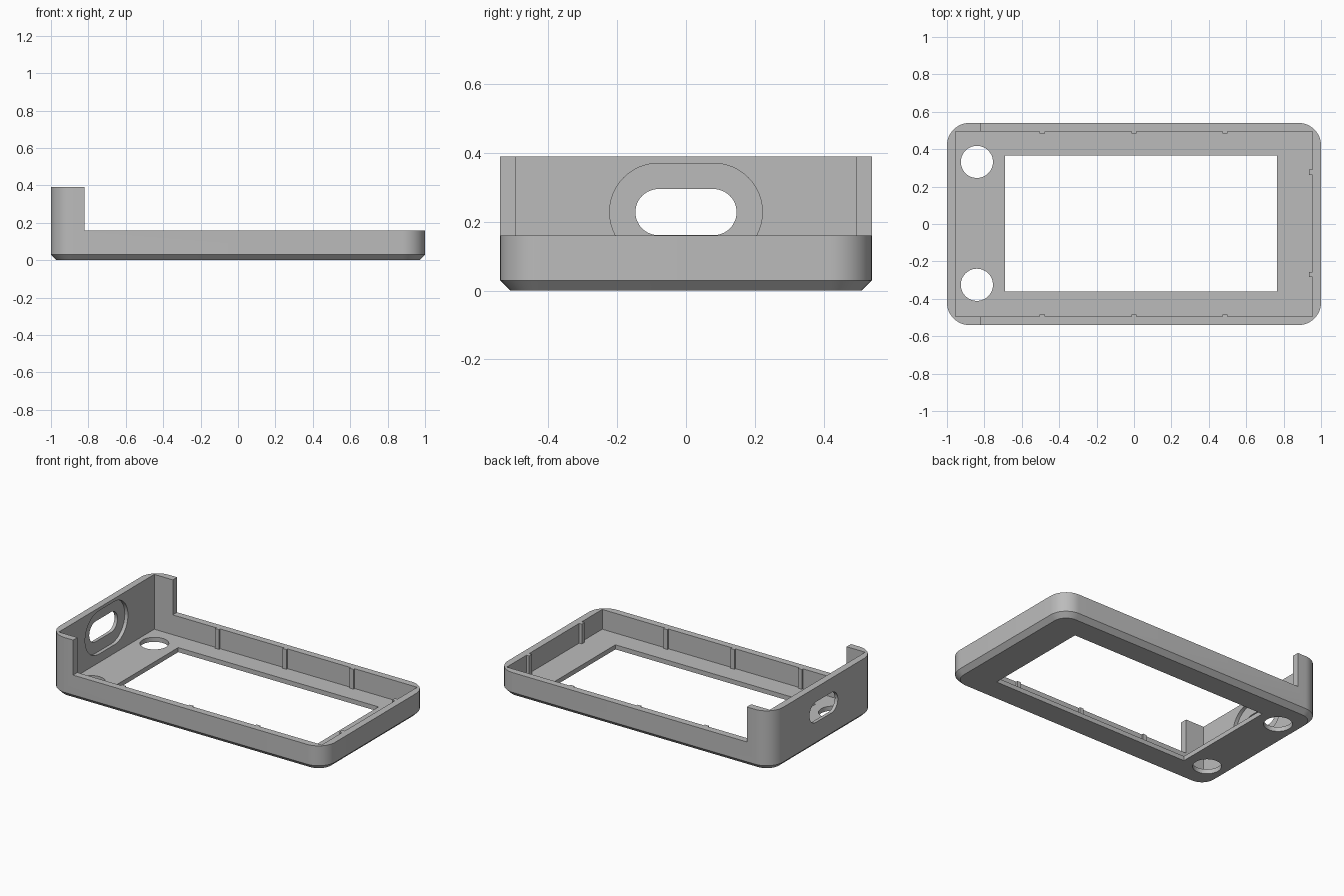
import bpy
import bmesh
from math import cos, sin, pi, radians

cube = bpy.data.objects.get("Cube")
if cube:
    bpy.data.objects.remove(cube, do_unlink=True)

# Single grey plastic
grey = bpy.data.materials.new("grey plastic")
grey.use_nodes = True
color = (0.5, 0.5, 0.5, 1)
grey.diffuse_color = color
grey.node_tree.nodes["Principled BSDF"].inputs["Base Color"].default_value = color

LENGTH, WIDTH = 1.0, 0.54        # half sizes of the outer shell
RIM, TALL, FLOOR = 0.16, 0.39, 0.03
IN_X, IN_Y = 0.955, 0.495        # half sizes of the cavity
CORNER, CHAMFER = 0.12, 0.03


def rounded_outline(hx, hy, r, steps=12):
    """Counter-clockwise rounded rectangle; hx == r gives a stadium."""
    points = []
    for quarter, (sx, sy) in enumerate([(1, 1), (-1, 1), (-1, -1), (1, -1)]):
        for i in range(steps + 1):
            a = (quarter + i / steps) * pi / 2
            points.append((sx * (hx - r) + r * cos(a), sy * (hy - r) + r * sin(a)))
    return points


def loft(name, rings):
    """Solid through matching rings of 3D points, capped at both ends."""
    bm = bmesh.new()
    loops = [[bm.verts.new(p) for p in ring] for ring in rings]
    for a, b in zip(loops, loops[1:]):
        for i in range(len(a)):
            j = (i + 1) % len(a)
            bm.faces.new((a[i], a[j], b[j], b[i]))
    bm.faces.new(loops[0][::-1])
    bm.faces.new(loops[-1])
    bmesh.ops.remove_doubles(bm, verts=bm.verts, dist=1e-5)
    bmesh.ops.recalc_face_normals(bm, faces=bm.faces)
    mesh = bpy.data.meshes.new(name)
    bm.to_mesh(mesh)
    bm.free()
    obj = bpy.data.objects.new(name, mesh)
    bpy.context.collection.objects.link(obj)
    mesh.materials.append(grey)
    return obj


def box(name, x0, x1, y0, y1, z0, z1):
    base = [(x0, y0), (x1, y0), (x1, y1), (x0, y1)]
    return loft(name, [[(x, y, z) for x, y in base] for z in (z0, z1)])


def stadium(name, half_length, radius, z, x0, x1):
    """Stadium prism along x for the end-wall port."""
    outline = rounded_outline(half_length, radius, radius - 1e-4)
    return loft(name, [[(x, u, z + v) for u, v in outline] for x in (x0, x1)])


def cylinder(name, x, y, r, z0, z1, sides=48):
    circle = [(x + r * cos(2 * pi * i / sides), y + r * sin(2 * pi * i / sides))
              for i in range(sides)]
    return loft(name, [[(px, py, z) for px, py in circle] for z in (z0, z1)])


# Outer shell with rounded corners and a chamfered bottom edge
rings = []
for inset, z in [(CHAMFER, 0), (0, CHAMFER), (0, TALL)]:
    outline = rounded_outline(LENGTH - inset, WIDTH - inset, CORNER - inset)
    rings.append([(x, y, z) for x, y in outline])
case = loft("case_shell", rings)

# Cavity, lowered rim, display window, port with inner recess, floor holes
cutters = [
    box("cavity_cutter", -IN_X, IN_X, -IN_Y, IN_Y, FLOOR, 0.6),
    box("rim_cutter", -0.82, 1.2, -0.8, 0.8, RIM, 0.6),
    box("window_cutter", -0.69, 0.765, -0.36, 0.365, -0.1, 0.1),
    stadium("recess_cutter", 0.222, 0.142, 0.228, -0.978, -0.9),
    stadium("port_cutter", 0.147, 0.067, 0.228, -1.1, -0.9),
]
for y in (-0.325, 0.332):
    cutters.append(cylinder("hole_cutter", -0.84, y, 0.086, -0.1, 0.1))

bpy.context.view_layer.objects.active = case
for cutter in cutters:
    cutter.hide_render = True
    mod = case.modifiers.new(cutter.name, 'BOOLEAN')
    mod.operation = 'DIFFERENCE'
    mod.solver = 'EXACT'
    mod.object = cutter
    bpy.ops.object.modifier_apply(modifier=mod.name)
for cutter in cutters:
    bpy.data.objects.remove(cutter, do_unlink=True)

bpy.ops.object.select_all(action='DESELECT')
case.select_set(True)
bpy.ops.object.shade_smooth_by_angle(angle=radians(30))

# Small snap ribs inside the long walls and the low end wall
HALF = 0.014
for x in (-0.49, 0, 0.487):
    box("back_rib", x - HALF, x + HALF, IN_Y - 0.012, IN_Y, FLOOR, RIM)
    box("front_rib", x - HALF, x + HALF, -IN_Y, -IN_Y + 0.012, FLOOR, RIM)
for y in (-0.27, 0.277):
    box("end_rib", IN_X - 0.02, IN_X, y - HALF, y + HALF, FLOOR, RIM)
